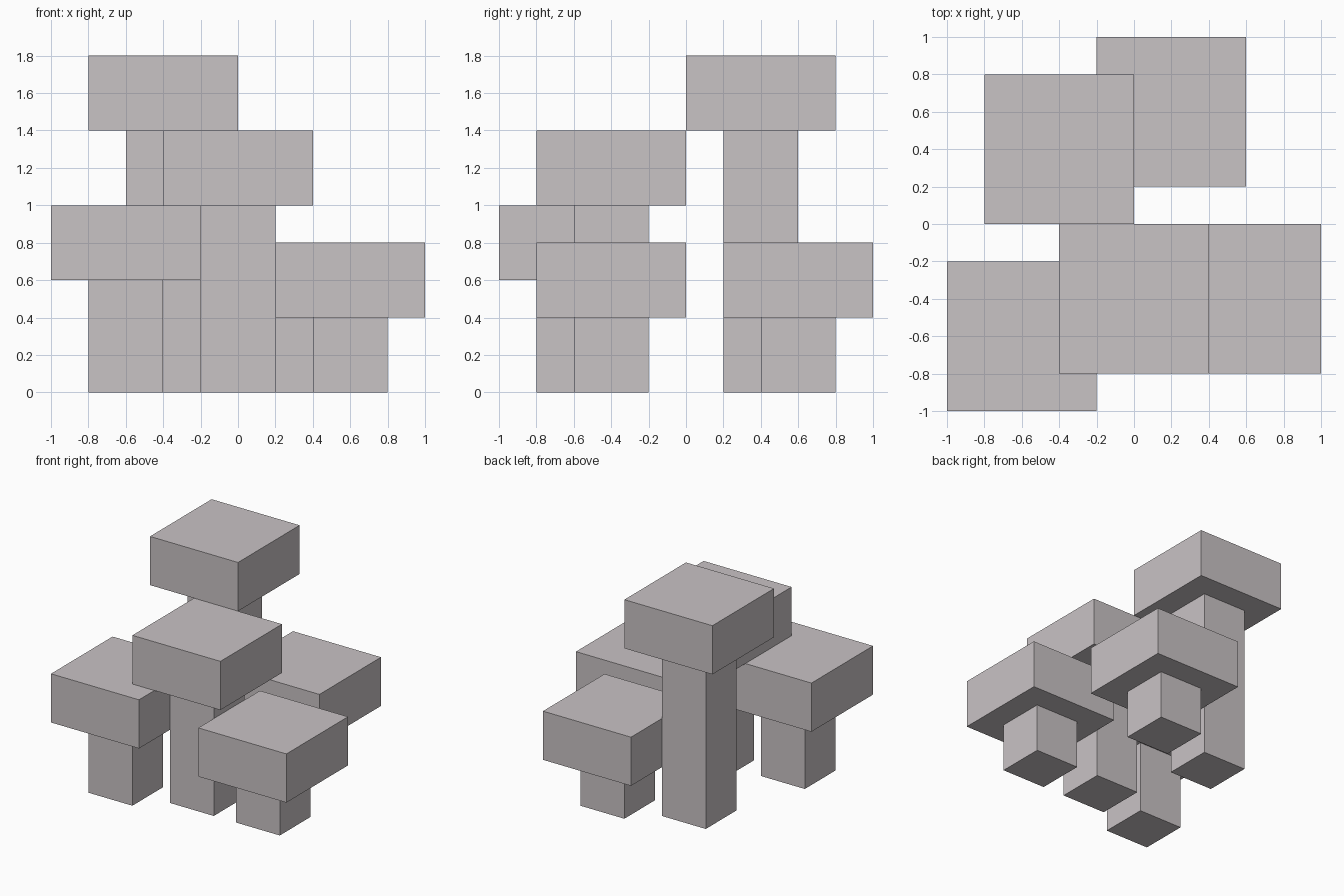
import bpy

cube = bpy.data.objects.get("Cube")
if cube:
    bpy.data.objects.remove(cube, do_unlink=True)

# One flat pale grey with a slight pink tint
grey = bpy.data.materials.new("pale_warm_grey")
grey.use_nodes = True
colour = (0.584, 0.546, 0.558, 1)
grey.diffuse_color = colour
bsdf = next(n for n in grey.node_tree.nodes if n.type == 'BSDF_PRINCIPLED')
bsdf.inputs["Base Color"].default_value = colour

CAP_WIDTH, CAP_HEIGHT, STEM_WIDTH = 0.8, 0.4, 0.4


def block(name, x, y, bottom, width, height):
    """Square block standing at the given height."""
    bpy.ops.mesh.primitive_cube_add(size=1, location=(x, y, bottom + height / 2))
    obj = bpy.context.object
    obj.name = name
    obj.scale = (width, width, height)
    bpy.ops.object.transform_apply(location=False, rotation=False, scale=True)
    obj.data.materials.append(grey)
    return obj


# Cluster of blocky mushrooms: centre x, centre y, stem height
mushrooms = {
    "tall_back": (-0.4, 0.4, 1.4),
    "middle_front": (0.0, -0.4, 1.0),
    "right_front": (-0.6, -0.6, 0.6),
    "left_front": (0.6, -0.4, 0.4),
    "left_back": (0.2, 0.6, 0.4),
}
for name, (x, y, stem_height) in mushrooms.items():
    block(name + "_mushroom_stem", x, y, 0, STEM_WIDTH, stem_height)
    block(name + "_mushroom_cap", x, y, stem_height, CAP_WIDTH, CAP_HEIGHT)
